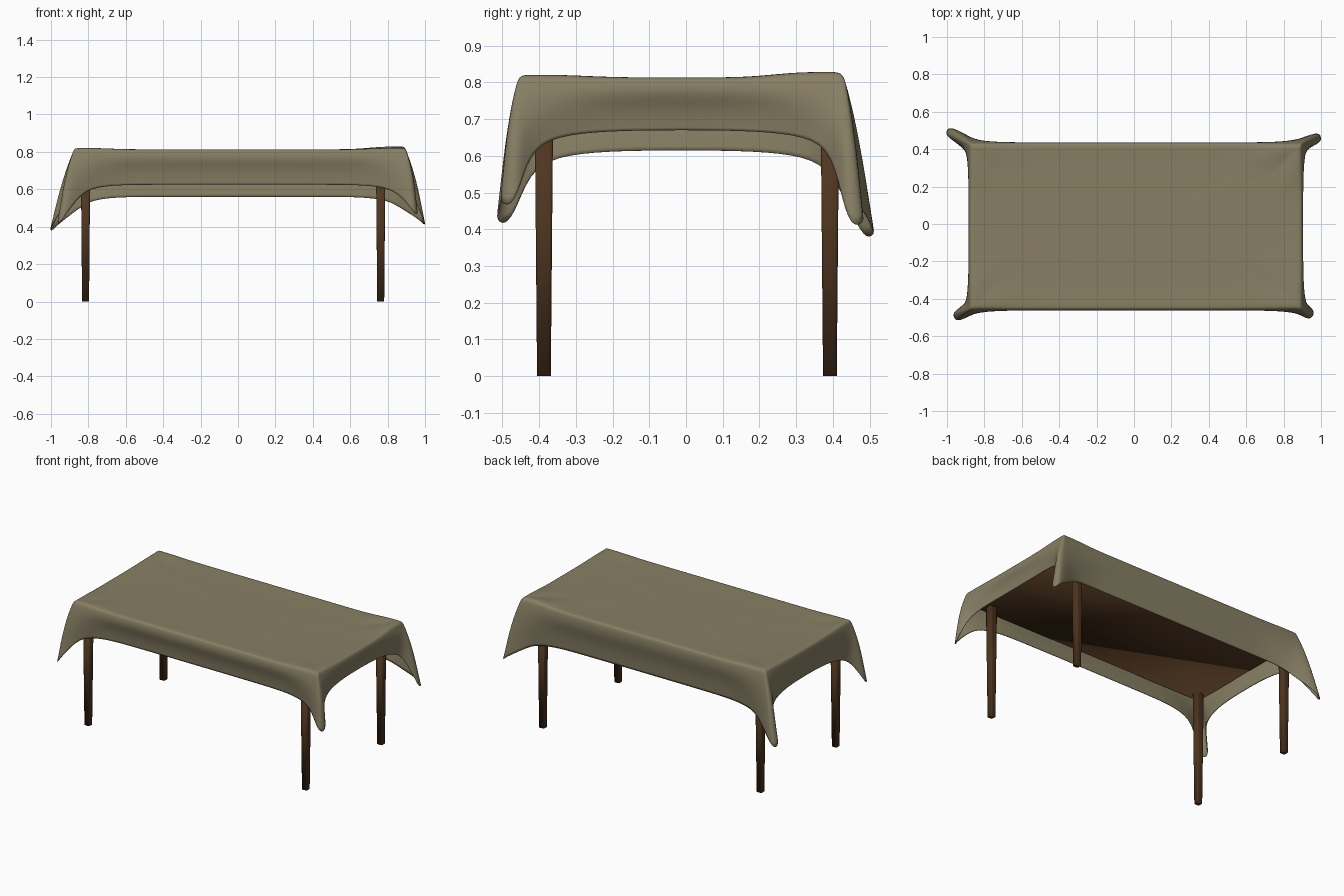
import bpy, bmesh
from math import pi
from mathutils import Matrix, Vector

cube = bpy.data.objects.get("Cube")
if cube:
    bpy.data.objects.remove(cube, do_unlink=True)


def material(name, color):
    m = bpy.data.materials.new(name)
    m.use_nodes = True
    m.diffuse_color = (*color, 1)
    m.node_tree.nodes["Principled BSDF"].inputs["Base Color"].default_value = (*color, 1)
    return m


linen = material("olive linen", (0.245, 0.212, 0.128))
wood = material("dark wood", (0.078, 0.036, 0.014))


def add_object(name, bm, mat):
    for f in bm.faces:
        f.smooth = True
    mesh = bpy.data.meshes.new(name)
    bm.to_mesh(mesh)
    bm.free()
    mesh.materials.append(mat)
    obj = bpy.data.objects.new(name, mesh)
    bpy.context.collection.objects.link(obj)
    return obj


# Tablecloth: edge lines, hem heights and the hanging corner tips
EDGE_X = {1: 0.905, -1: -0.885}
EDGE_Y = {1: 0.437, -1: -0.463}
HEM_X = {1: 0.67, -1: 0.615}
HEM_Y = {1: 0.56, -1: 0.625}
TOP = 0.814
TIPS = {(1, -1): (0.96, -0.492, 0.46), (1, 1): (1.002, 0.468, 0.405),
        (-1, 1): (-1.004, 0.502, 0.373), (-1, -1): (-0.965, -0.502, 0.41)}
# distance from the corner, outward shift and sag of the hem
SIDE = [(0.40, -0.028, 0.0), (0.25, -0.025, 0.002), (0.11, -0.010, 0.015), (0.035, 0.012, 0.06)]
# fall of the skirt: share of the drop, bulge along the sides, bulge at the corners
FALL = [(0.0, -0.003, -0.003), (0.22, 0.008, 0.008), (0.5, -0.002, 0.010),
        (0.75, -0.003, 0.005), (1.0, 0.0, 0.0)]


def corner(sx, sy):
    """(edge point, hem point, outward direction, lift) from the x side to the y side."""
    c = Vector((EDGE_X[sx], EDGE_Y[sy], 0))
    tip = Vector(TIPS[sx, sy])
    out_x, out_y = Vector((sx, 0, 0)), Vector((0, sy, 0))
    out = Vector((tip.x - c.x, tip.y - c.y, 0)).normalized()
    across = out_x * abs(out.y) - out_y * abs(out.x)
    lift = 0.017 if (sx, sy) == (1, 1) else 0.008
    x_side, y_side = [], []
    for d, shift, sag in SIDE:
        up = lift if d < 0.2 else 0
        px, py = c - out_y * d, c - out_x * d
        hx, hy = px + out_x * shift, py + out_y * shift
        hx.z, hy.z = HEM_X[sx] - sag, HEM_Y[sy] - sag
        x_side.append((px, hx, out_x, up))
        y_side.append((py, hy, out_y, up))
    back = tip - out * 0.012 + Vector((0, 0, 0.025))
    x_side.append((c - out_y * 0.014, back + across * 0.032, out, lift))
    y_side.append((c - out_x * 0.014, back - across * 0.032, out, lift))
    pts = x_side + [(c, tip, out, lift)] + y_side[::-1]
    return pts if sx * sy > 0 else pts[::-1]


loop = []
for sx, sy in [(1, -1), (1, 1), (-1, 1), (-1, -1)]:
    loop += corner(sx, sy)

bm = bmesh.new()
centre = Vector((0.01, -0.013, 0))


def top_ring(margin, z, lift):
    ring = []
    for p, _, _, up in loop:
        q = p - centre
        q = Vector((q.x * (1 - margin / 0.895), q.y * (1 - margin / 0.45), z + up * lift)) + centre
        ring.append(bm.verts.new(q))
    return ring


rings = [top_ring(0.2, TOP - 0.002, 0), top_ring(0.12, TOP - 0.002, 0.2),
         top_ring(0.04, TOP, 1), top_ring(0.011, TOP, 0.7)]
for t, side_bulge, corner_bulge in FALL:
    ring = []
    for p, hem, out, up in loop:
        start = Vector((p.x, p.y, TOP - 0.014))
        bulge = corner_bulge if up else side_bulge
        ring.append(bm.verts.new(start.lerp(hem, t) + out * bulge))
    rings.append(ring)
bm.faces.new(rings[0])
n = len(loop)
for a, b in zip(rings, rings[1:]):
    for i in range(n):
        j = (i + 1) % n
        bm.faces.new((a[i], b[i], b[j], a[j]))
cloth = add_object("tablecloth", bm, linen)
sub = cloth.modifiers.new("soft drape", "SUBSURF")
sub.levels = sub.render_levels = 2
thick = cloth.modifiers.new("cloth thickness", "SOLIDIFY")
thick.thickness = 0.004
thick.offset = -1

# Thin tabletop under the cloth
bm = bmesh.new()
bmesh.ops.create_cube(bm, size=1)
for v in bm.verts:
    v.co = Vector((v.co.x * 1.75, v.co.y * 0.86, v.co.z * 0.067 + 0.7685)) + centre
add_object("tabletop", bm, wood)

# Four tapered square legs with rounded edges
for xname, x in (("right", -0.815), ("left", 0.763)):
    for yname, y in (("front", -0.387), ("back", 0.392)):
        bm = bmesh.new()
        bmesh.ops.create_cone(bm, cap_ends=True, segments=4, radius1=0.0265,
                              radius2=0.036, depth=0.76,
                              matrix=Matrix.Translation((x, y, 0.38)) @ Matrix.Rotation(pi / 4, 4, "Z"))
        posts = [e for e in bm.edges if abs(e.verts[0].co.z - e.verts[1].co.z) > 0.5]
        bmesh.ops.bevel(bm, geom=posts, offset=0.008, segments=3, profile=0.5, affect="EDGES")
        add_object(f"{yname}_{xname}_leg", bm, wood)
